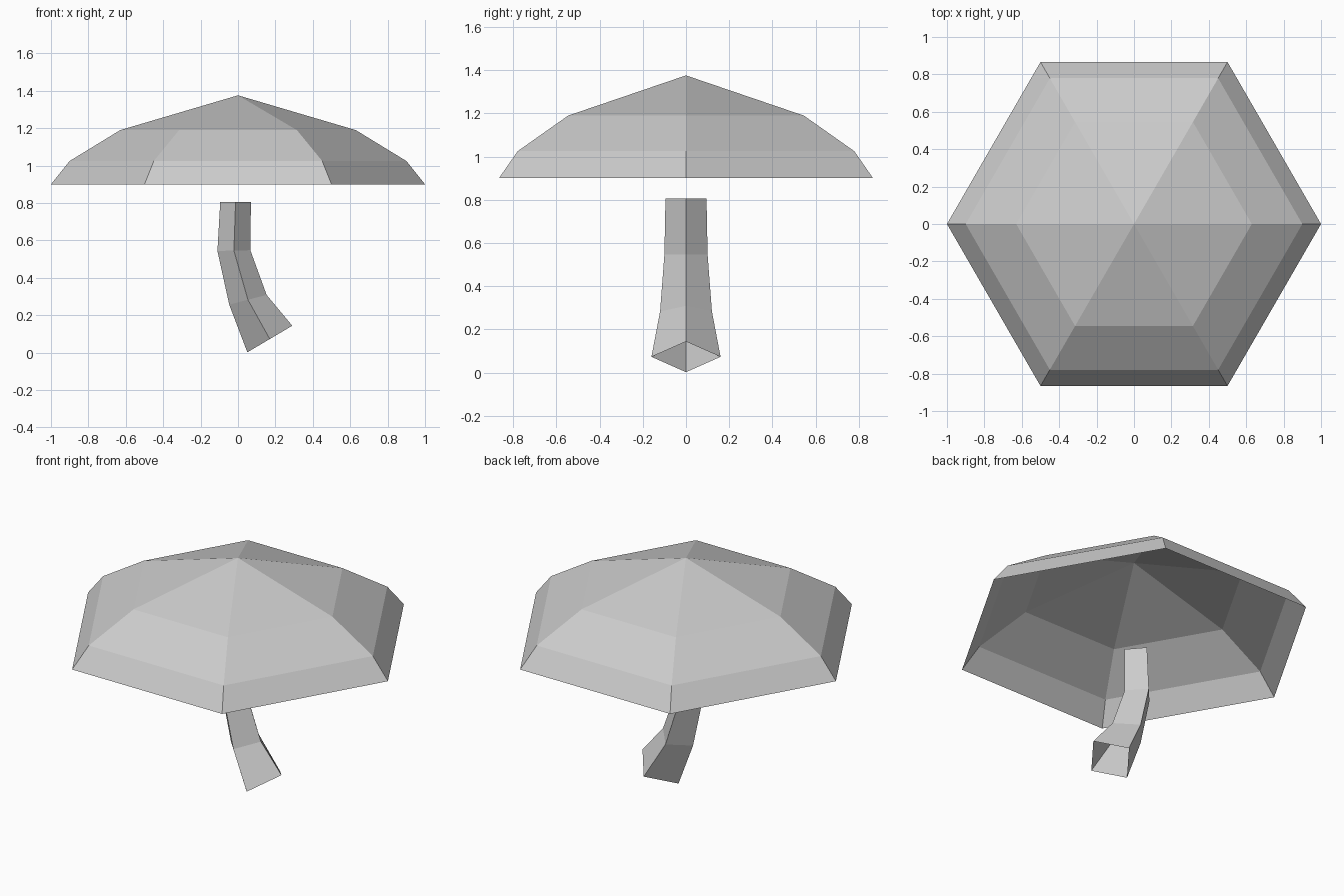
import bpy
import bmesh
from math import cos, sin, pi
from mathutils import Vector

cube = bpy.data.objects.get("Cube")
if cube:
    bpy.data.objects.remove(cube, do_unlink=True)

GREY = (0.6, 0.6, 0.6, 1.0)
mat = bpy.data.materials.new("plain grey")
mat.use_nodes = True
mat.diffuse_color = GREY
mat.node_tree.nodes["Principled BSDF"].inputs["Base Color"].default_value = GREY


def loft(name, rings, tip=None):
    """Skin rings listed bottom to top, leaving the ends open unless a tip is given."""
    bm = bmesh.new()
    loops = [[bm.verts.new(p) for p in ring] for ring in rings]
    sides = len(rings[0])
    for low, high in zip(loops, loops[1:]):
        for i in range(sides):
            j = (i + 1) % sides
            bm.faces.new((low[i], low[j], high[j], high[i]))
    if tip:
        top = bm.verts.new(tip)
        for i in range(sides):
            bm.faces.new((loops[-1][i], loops[-1][(i + 1) % sides], top))
    mesh = bpy.data.meshes.new(name)
    bm.to_mesh(mesh)
    bm.free()
    mesh.materials.append(mat)
    obj = bpy.data.objects.new(name, mesh)
    bpy.context.collection.objects.link(obj)
    return obj


# Cap: open six-sided dome, (radius, height) per ring
profile = [(1.0, 0.9), (0.9, 1.025), (0.63, 1.19)]
cap_rings = [[(r * cos(k * pi / 3), r * sin(k * pi / 3), z) for k in range(6)]
             for r, z in profile]
loft("mushroom_cap", cap_rings, tip=(0, 0, 1.376))

# Stem: bent, tapering diamond tube; centre x, centre z, half width in x and z, half depth
bends = [(0.17, 0.073, 0.12, 0.071, 0.16),
         (0.053, 0.283, 0.1, 0.026, 0.12),
         (-0.022, 0.546, 0.088, 0.002, 0.1),
         (-0.013, 0.806, 0.082, 0.0, 0.095)]
stem_rings = []
for x, z, wide, tilt, deep in bends:
    centre = Vector((x, 0, z))
    across = Vector((wide, 0, tilt))
    depth = Vector((0, deep, 0))
    stem_rings.append([centre + across, centre + depth, centre - across, centre - depth])
loft("mushroom_stem", stem_rings)
